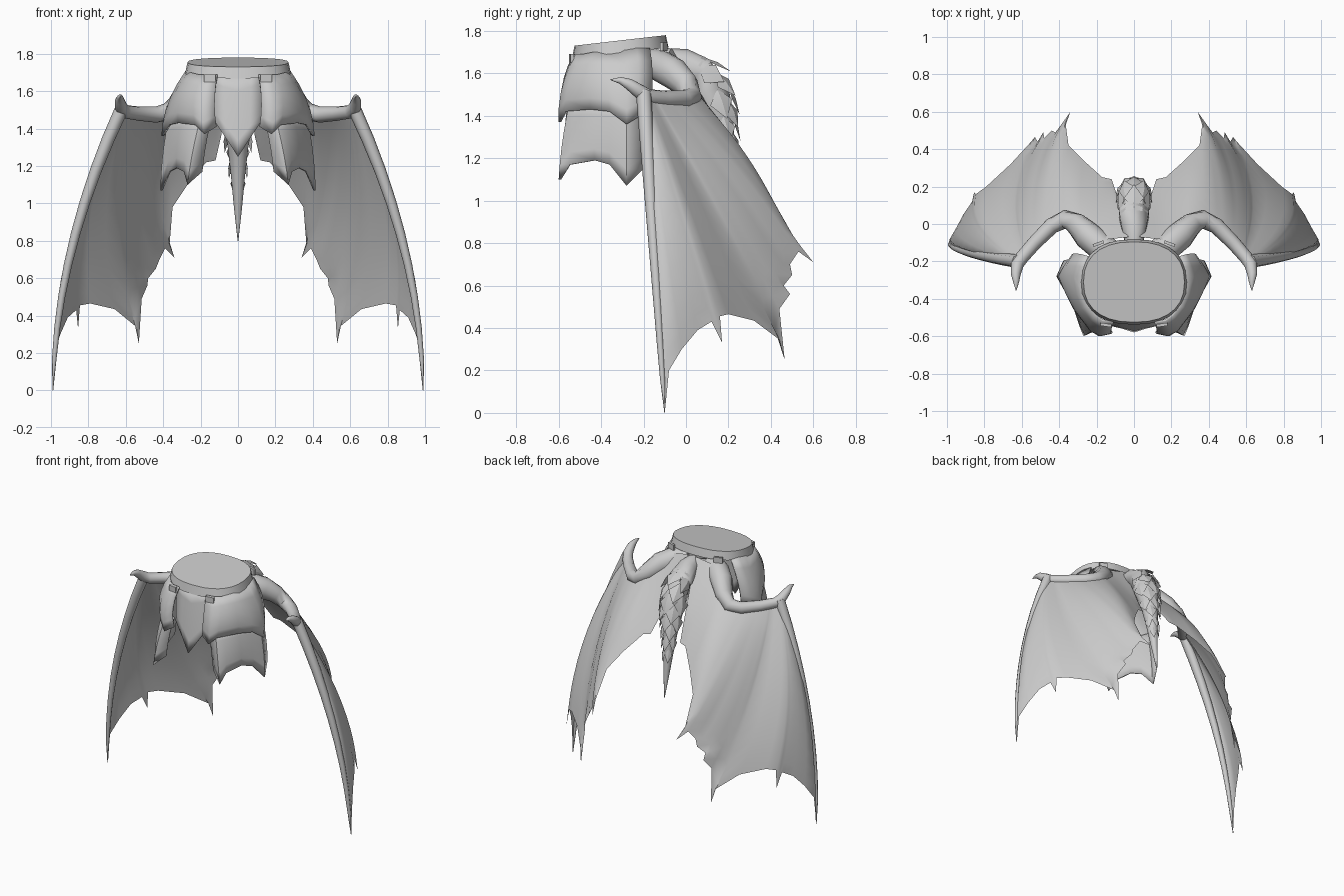
import bpy, bmesh, math
from mathutils import Vector as V

if "Cube" in bpy.data.objects:
    bpy.data.objects.remove(bpy.data.objects["Cube"])

grey = bpy.data.materials.new("plain grey")
grey.diffuse_color = (0.6, 0.6, 0.6, 1)
grey.use_nodes = True
grey.node_tree.nodes["Principled BSDF"].inputs["Base Color"].default_value = grey.diffuse_color


def finish(name, verts, faces, thick=0.0, angle=40, mirror=False):
    me = bpy.data.meshes.new(name)
    me.from_pydata([tuple(v) for v in verts], [], faces)
    ob = bpy.data.objects.new(name, me)
    bpy.context.collection.objects.link(ob)
    me.materials.append(grey)
    bm = bmesh.new()
    bm.from_mesh(me)
    bmesh.ops.remove_doubles(bm, verts=bm.verts, dist=1e-5)
    bmesh.ops.recalc_face_normals(bm, faces=bm.faces)
    bm.to_mesh(me)
    bm.free()
    bpy.ops.object.select_all(action='DESELECT')
    ob.select_set(True)
    bpy.context.view_layer.objects.active = ob
    bpy.ops.object.shade_smooth_by_angle(angle=math.radians(angle))
    if thick:
        m = ob.modifiers.new("thickness", 'SOLIDIFY')
        m.thickness = thick
        m.offset = -1
    if mirror:
        m = ob.modifiers.new("mirror", 'MIRROR')
        m.use_mirror_merge = False
    return ob


def grid_faces(rows, cols, closed=False):
    n = cols if closed else cols - 1
    return [(r * cols + c, r * cols + (c + 1) % cols,
             (r + 1) * cols + (c + 1) % cols, (r + 1) * cols + c)
            for r in range(rows - 1) for c in range(n)]


def tube(name, pts, radii, sides=8, mirror=False):
    pts = [V(p) for p in pts]
    verts = []
    for i, p in enumerate(pts):
        d = (pts[min(i + 1, len(pts) - 1)] - pts[max(i - 1, 0)]).normalized()
        ref = V((0, 0, 1)) if abs(d.z) < 0.75 else V((1, 0, 0))
        a = (ref - d * ref.dot(d)).normalized()
        b = d.cross(a)
        for k in range(sides):
            t = 2 * math.pi * k / sides
            verts.append(p + (a * math.cos(t) + b * math.sin(t)) * radii[i])
    faces = grid_faces(len(pts), sides, True)
    faces += [tuple(range(sides)), tuple(range(len(verts) - sides, len(verts)))]
    return finish(name, verts, faces, angle=60, mirror=mirror)


# Belt: tilted oval band with closed top
N = 28
def oval(rx, ry, drop):
    ring = []
    for k in range(N):
        c, s = math.cos(2 * math.pi * k / N), math.sin(2 * math.pi * k / N)
        x = rx * math.copysign(abs(c) ** 0.85, c)
        y = -0.31 + ry * math.copysign(abs(s) ** 0.85, s)
        ring.append((x, y, 1.755 + 0.115 * (y + 0.31) - drop))
    return ring

finish("belt", oval(0.27, 0.215, 0) + oval(0.283, 0.228, 0.06),
       grid_faces(2, N, True) + [tuple(range(N)), tuple(range(N, 2 * N))], angle=30)


# Skirt plates: lofted from a top line to a spiked bottom line
def plate(name, top, bottom, bulge, mirror=True):
    verts, rows = [], 6
    for r in range(rows):
        s = r / (rows - 1)
        for a, b in zip(top, bottom):
            p = V(a).lerp(V(b), s)
            out = V((p.x, p.y + 0.31, 0)).normalized()
            verts.append(p + out * bulge * 4 * s * (1 - s))
    return finish(name, verts, grid_faces(rows, len(top)), 0.012, 40, mirror)

plate("upper_hip_plate",
      [(.11, -.53, 1.69), (.17, -.52, 1.69), (.21, -.49, 1.69), (.25, -.44, 1.7),
       (.27, -.37, 1.7), (.28, -.28, 1.71), (.27, -.23, 1.72), (.25, -.17, 1.72)],
      [(.115, -.58, 1.41), (.18, -.6, 1.37), (.23, -.57, 1.42), (.32, -.45, 1.43),
       (.37, -.36, 1.42), (.41, -.28, 1.36), (.38, -.23, 1.39), (.33, -.17, 1.42)], .03)
plate("lower_hip_plate",
      [(.14, -.54, 1.46), (.2, -.55, 1.46), (.25, -.52, 1.46), (.3, -.43, 1.46),
       (.34, -.36, 1.46), (.37, -.28, 1.46), (.33, -.19, 1.46)],
      [(.19, -.56, 1.17), (.27, -.6, 1.1), (.29, -.55, 1.17), (.33, -.43, 1.19),
       (.37, -.36, 1.17), (.415, -.28, 1.07), (.38, -.2, 1.15)], .01)
plate("front_tab",
      [(-.14, -.505, 1.7), (-.07, -.52, 1.69), (0, -.53, 1.69), (.07, -.52, 1.69), (.14, -.505, 1.7)],
      [(-.125, -.545, 1.44), (-.0625, -.56, 1.345), (0, -.58, 1.25), (.0625, -.56, 1.345),
       (.125, -.545, 1.44)], .003, False)

# Small buckles on the belt, front and back
for name, x, y, z, turn in (("front_buckle", .15, -.54, 1.67, .15), ("back_buckle", .19, -.105, 1.725, -.35)):
    verts = []
    for dx in (-.03, .03):
        for dy in (-.008, .008):
            for dz in (-.02, .02):
                verts.append((x + dx * math.cos(turn) - dy * math.sin(turn),
                              y + dx * math.sin(turn) + dy * math.cos(turn), z + dz))
    finish(name, verts, [(0, 1, 3, 2), (4, 5, 7, 6), (0, 1, 5, 4), (2, 3, 7, 6),
                         (0, 2, 6, 4), (1, 3, 7, 5)], angle=30, mirror=True)

# Wing membrane: spokes from the arm line to a ragged edge
ARM = [V((.62, -.2, 1.51)), V((.37, .05, 1.49)), V((.22, -.09, 1.68)), V((.03, -.07, 1.72))]
EDGE = [  # x, y, z, position along the arm line
    (.99, -.1, 0, 0), (.985, -.08, .2, 0), (.95, -.02, .3, 0), (.91, .055, .39, 0),
    (.865, .12, .43, 0), (.855, .17, .33, .02), (.845, .16, .455, .03), (.79, .2, .465, .05),
    (.66, .32, .435, .1), (.55, .44, .345, .15), (.53, .465, .25, .16), (.515, .44, .49, .2),
    (.485, .49, .56, .25), (.48, .46, .6, .3), (.44, .5, .65, .35), (.42, .49, .7, .4),
    (.39, .53, .76, .5), (.34, .6, .71, .6), (.365, .53, .79, .7), (.35, .42, .98, 1.1),
    (.27, .34, 1.1, 1.6), (.17, .25, 1.22, 2.2), (.12, .24, 1.23, 2.6), (.09, .15, 1.36, 3)]
SPIKES = (5, 10, 12, 14, 17)

def arm_point(u):
    i = min(int(u), 2)
    return ARM[i].lerp(ARM[i + 1], u - i)

def spoke(i, s):
    x, y, z, u = EDGE[i]
    end = V((x, y, z))
    if i in SPIKES:  # spikes leave the sheet only near its rim
        base = (V(EDGE[i - 1][:3]) + V(EDGE[i + 1][:3])) / 2
        end = base.lerp(end, max(0, (s - .85) / .15))
    p = arm_point(u).lerp(end, s)
    k = min(u / 0.7, 1)
    bow = V((.085, 0, .0)).lerp(V((.02, .03, .02)), k) * max(0.2, 1 - max(0, u - .7) * .5)
    return p + bow * 4 * s * (1 - s)

STEPS = [0, .1, .2, .3, .4, .5, .6, .7, .8, .87, .94, 1]
verts = [spoke(i, s) for s in STEPS for i in range(len(EDGE))]
finish("wing_membrane", verts, grid_faces(len(STEPS), len(EDGE)), 0, 60, True)

# Leading bone, arm and claw
tube("wing_leading_bone", [spoke(0, s / 9) for s in range(10)],
     [.036, .034, .031, .028, .025, .022, .019, .016, .012, .002], 8, True)
tube("wing_arm", [(.1, -.17, 1.65), (.18, -.12, 1.635), (.25, -.06, 1.6), (.31, 0, 1.545), (.37, .025, 1.49),
                  (.44, -.01, 1.475), (.53, -.1, 1.48), (.6, -.18, 1.49), (.625, -.22, 1.515),
                  (.632, -.27, 1.55), (.63, -.31, 1.567), (.63, -.355, 1.57)],
     [.07, .075, .075, .06, .05, .043, .038, .036, .034, .026, .016, .002], 12, True)

# Tail: tapered body
PATH = [V(p) for p in ((0, -.1, 1.67), (0, -.02, 1.65), (0, .06, 1.6), (0, .12, 1.52),
                       (0, .15, 1.42), (0, .175, 1.3), (0, .2, 1.15), (0, .225, .98), (0, .25, .8))]
RAD = [.05, .07, .085, .088, .075, .055, .038, .022, .002]
tube("tail", PATH, RAD, 10)

# Tail scales: long overlapping leaves along the back
verts, faces = [], []
for i in range(9):
    u = 1.2 + i * .6
    k = min(int(u), 7)
    c = PATH[k].lerp(PATH[k + 1], u - k)
    r = RAD[k] + (RAD[k + 1] - RAD[k]) * (u - k)
    d = (PATH[k + 1] - PATH[k]).normalized()
    back = V((1, 0, 0)).cross(d)
    if back.y < 0:
        back = -back
    for a in ((-70, 0, 70) if i % 2 else (-35, 35)):
        t = math.radians(a)
        out = back * math.cos(t) + V((math.sin(t), 0, 0))
        side = d.cross(out)
        b, w, L = len(verts), r * .65, .07 + r * .9
        root = c + out * r * .92
        verts += [root, root + d * L * .45 + side * w, root + d * L * .45 + out * r * .2,
                  root + d * L * .45 - side * w, root + d * L + out * r * .15]
        faces += [(b, b + 1, b + 2), (b, b + 2, b + 3), (b + 1, b + 4, b + 2), (b + 2, b + 4, b + 3)]
finish("tail_scales", verts, faces, 0, 20)
